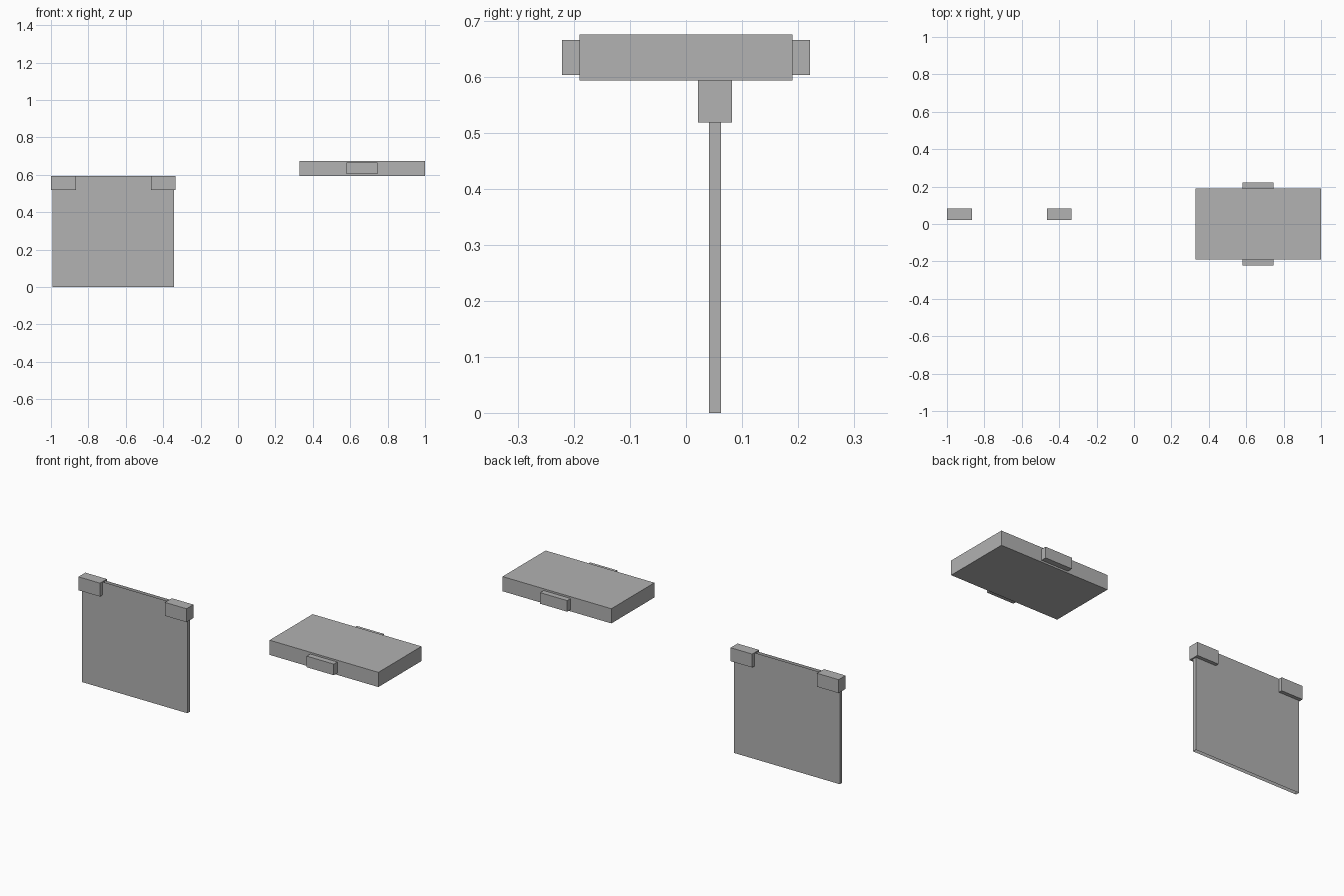
import bpy, bmesh

if "Cube" in bpy.data.objects:
    bpy.data.objects.remove(bpy.data.objects["Cube"])

grey = bpy.data.materials.new("plain_grey")
grey.diffuse_color = (0.445, 0.445, 0.445, 1)
grey.use_nodes = True
grey.node_tree.nodes["Principled BSDF"].inputs["Base Color"].default_value = grey.diffuse_color


def box(name, x, y, z, open_ends=False):
    """Box from min/max ranges; open_ends drops the top and bottom faces."""
    bm = bmesh.new()
    bmesh.ops.create_cube(bm, size=1)
    for v in bm.verts:
        v.co = [r[0] if c < 0 else r[1] for c, r in zip(v.co, (x, y, z))]
    if open_ends:
        bm.normal_update()
        ends = [f for f in bm.faces if abs(f.normal.z) > 0.5]
        bmesh.ops.delete(bm, geom=ends, context='FACES_ONLY')
    mesh = bpy.data.meshes.new(name)
    bm.to_mesh(mesh)
    bm.free()
    mesh.materials.append(grey)
    obj = bpy.data.objects.new(name, mesh)
    bpy.context.collection.objects.link(obj)
    return obj


# Upright panel, a thin sleeve open at top and bottom
box("panel", (-0.993, -0.341), (0.041, 0.062), (0.0, 0.593), open_ends=True)

# Clips gripping the panel's upper corners
for side, x0 in (("left", -1.0), ("right", -0.466)):
    box(f"{side}_clip", (x0, x0 + 0.133), (0.021, 0.082), (0.518, 0.593))

# Raised flat slab
box("slab", (0.328, 1.0), (-0.19, 0.19), (0.593, 0.675))

# Tabs on the slab's long edges
box("front_tab", (0.579, 0.746), (-0.221, -0.19), (0.603, 0.665))
box("back_tab", (0.579, 0.746), (0.19, 0.221), (0.603, 0.665))
